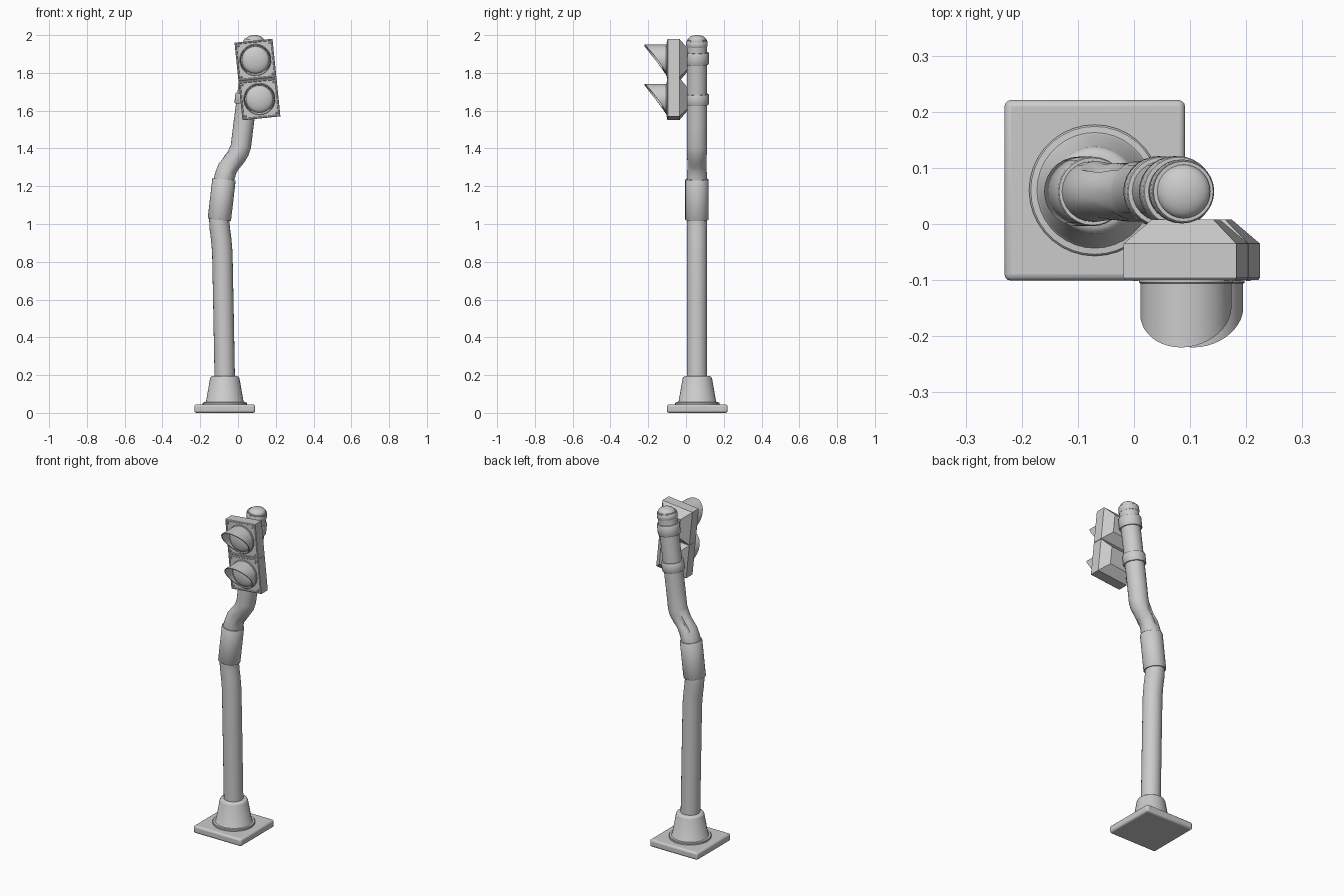
import bpy, bmesh, math, random
from mathutils import Matrix, Vector

if "Cube" in bpy.data.objects:
    bpy.data.objects.remove(bpy.data.objects["Cube"])

random.seed(4)
CY = 0.058  # depth of the pole axis


def loft(name, rings, mat=Matrix(), caps=True, angle=35):
    """Skin a stack of equal-sized closed rings of points."""
    bm = bmesh.new()
    vs = [[bm.verts.new(mat @ Vector(p)) for p in r] for r in rings]
    n = len(vs[0])
    for a, b in zip(vs, vs[1:]):
        for i in range(n):
            j = (i + 1) % n
            bm.faces.new((a[i], a[j], b[j], b[i]))
    if caps:
        bm.faces.new(vs[0])
        bm.faces.new(vs[-1])
    bmesh.ops.recalc_face_normals(bm, faces=bm.faces)
    me = bpy.data.meshes.new(name)
    bm.to_mesh(me)
    bm.free()
    ob = bpy.data.objects.new(name, me)
    bpy.context.collection.objects.link(ob)
    bpy.ops.object.select_all(action='DESELECT')
    ob.select_set(True)
    bpy.context.view_layer.objects.active = ob
    bpy.ops.object.shade_smooth_by_angle(angle=math.radians(angle))
    return ob


def circle(r, z, n=28):
    return [(r * math.cos(2 * math.pi * i / n), r * math.sin(2 * math.pi * i / n), z) for i in range(n)]


def lathe(name, profile, mat=Matrix(), n=28):
    return loft(name, [circle(r, z, n) for r, z in profile], mat)


def rect(w, h, z, cy=0):
    return [(-w, cy - h, z), (w, cy - h, z), (w, cy + h, z), (-w, cy + h, z)]


def band(name, a, b, r):
    """Bevelled collar around the pole between two (x, z) points."""
    d = Vector((b[0] - a[0], 0, b[1] - a[1]))
    m = Matrix.Translation((a[0], CY, a[1])) @ Matrix.Rotation(math.atan2(d.x, d.z), 4, 'Y')
    L = d.length
    lathe(name, [(r - .008, 0), (r - .002, 0), (r, .003), (r, L - .003), (r - .002, L), (r - .008, L)], m)


# Ground plate with rounded edges
bpy.ops.mesh.primitive_cube_add(size=1, location=(-0.07, 0.06, 0.0225))
plate = bpy.context.object
plate.name = "base_plate"
plate.scale = (0.322, 0.322, 0.045)
bpy.ops.object.transform_apply(location=False, rotation=False, scale=True)
bev = plate.modifiers.new("bevel", 'BEVEL')
bev.width, bev.segments = 0.012, 3
bpy.ops.object.shade_smooth_by_angle(angle=math.radians(35))

# Conical foot with flange
lathe("base_cone", [(.117, .04), (.117, .053), (.114, .056), (.103, .057), (.099, .062), (.078, .182),
                    (.074, .19), (.066, .195), (.055, .196)], Matrix.Translation((-.07, .06, 0)), 36)

# Bent pole: rings swept square to the centre line, crumpled at the sharp bend
path = [(-.070, .17), (-.077, .55), (-.083, .85), (-.089, .92), (-.097, .98), (-.099, 1.02), (-.075, 1.235),
        (-.066, 1.265), (-.055, 1.295), (-.035, 1.325), (-.012, 1.355), (.006, 1.385), (.015, 1.41),
        (.031, 1.54), (.088, 1.975)]
rings = []
for k, (x, z) in enumerate(path):
    p, q = path[max(k - 1, 0)], path[min(k + 1, len(path) - 1)]
    t = Vector((q[0] - p[0], 0, q[1] - p[1])).normalized()
    side = Vector((t.z, 0, -t.x))
    ring = []
    for i in range(24):
        a = 2 * math.pi * i / 24
        r = 0.054
        if 8 <= k <= 10:
            r -= random.uniform(0, .007)
            if i in (7, 8):
                r -= .009
        ring.append(Vector((x, CY, z)) + side * r * math.cos(a) + Vector((0, r * math.sin(a), 0)))
    rings.append(ring)
loft("bent_pole", rings)

# Repair sleeve and lamp clamps
band("pole_sleeve", (-.099, 1.022), (-.074, 1.237), .062)
band("lower_clamp", (.043, 1.632), (.050, 1.688), .063)
band("upper_clamp", (.071, 1.845), (.079, 1.908), .063)
band("top_ring", (.083, 1.94), (.087, 1.968), .057)

# Domed pole cap
dome = [(.048 * math.cos(a), 1.975 + .025 * math.sin(a)) for a in [math.pi / 2 * i / 7 for i in range(7)]]
lathe("pole_cap", [(.048, 1.95)] + dome + [(.004, 2.0)], Matrix.Translation((.088, CY, 0)))

# Lamp head: local x right, y up, z towards the front
head = (Matrix.Translation((.103, -.1, 1.765)) @ Matrix.Rotation(-.102, 4, 'Y')
        @ Matrix.Rotation(math.pi / 2, 4, 'X'))

for label, cy in (("upper", .104), ("lower", -.104)):
    # Housing module with tapered back and framed front
    w, h = .101, .1025
    loft(label + "_housing", [rect(w - i, h - i, z, cy) for i, z in
                              ((.05, -.108), (.046, -.108), (0, -.065), (0, -.004), (.003, 0),
                               (.008, 0), (.010, -.003), (.05, -.003))], head, angle=20)
    m = head @ Matrix.Translation((0, cy, 0))
    # Lens ring and domed lens
    lathe(label + "_lens_ring", [(.084, -.004), (.084, .004), (.082, .006), (.074, .006), (.073, .002)], m, 32)
    lathe(label + "_lens", [(.072, 0)] + [(.072 * math.cos(a), .004 + .026 * math.sin(a)) for a in
                                          [math.pi / 2 * i / 8 for i in range(8)]] + [(.003, .03)], m, 32)
    # Hood: arc that is longest at the top and fades out at the bottom
    arc = []
    for i in range(37):
        a = math.radians(-155 + 310 * i / 36)
        e = .004 + .116 * ((1 + math.cos(a)) / 2) ** 1.15
        s, c = math.sin(a), math.cos(a)
        arc.append([(.081 * s, .081 * c, -.003), (.081 * s, .081 * c, e),
                    (.076 * s, .076 * c, e), (.076 * s, .076 * c, -.003)])
    loft(label + "_hood", arc, m)
    # Corner screws
    for sx in (-1, 1):
        for sy in (-1, 1):
            lathe(label + "_screw", [(.005, -.005), (.005, 0), (.003, .002)],
                  m @ Matrix.Translation((sx * .082, sy * .083, 0)), 10)

# Web joining the two housing modules
loft("housing_web", [rect(.094, .006, -.066), rect(.094, .006, -.006)], head)
